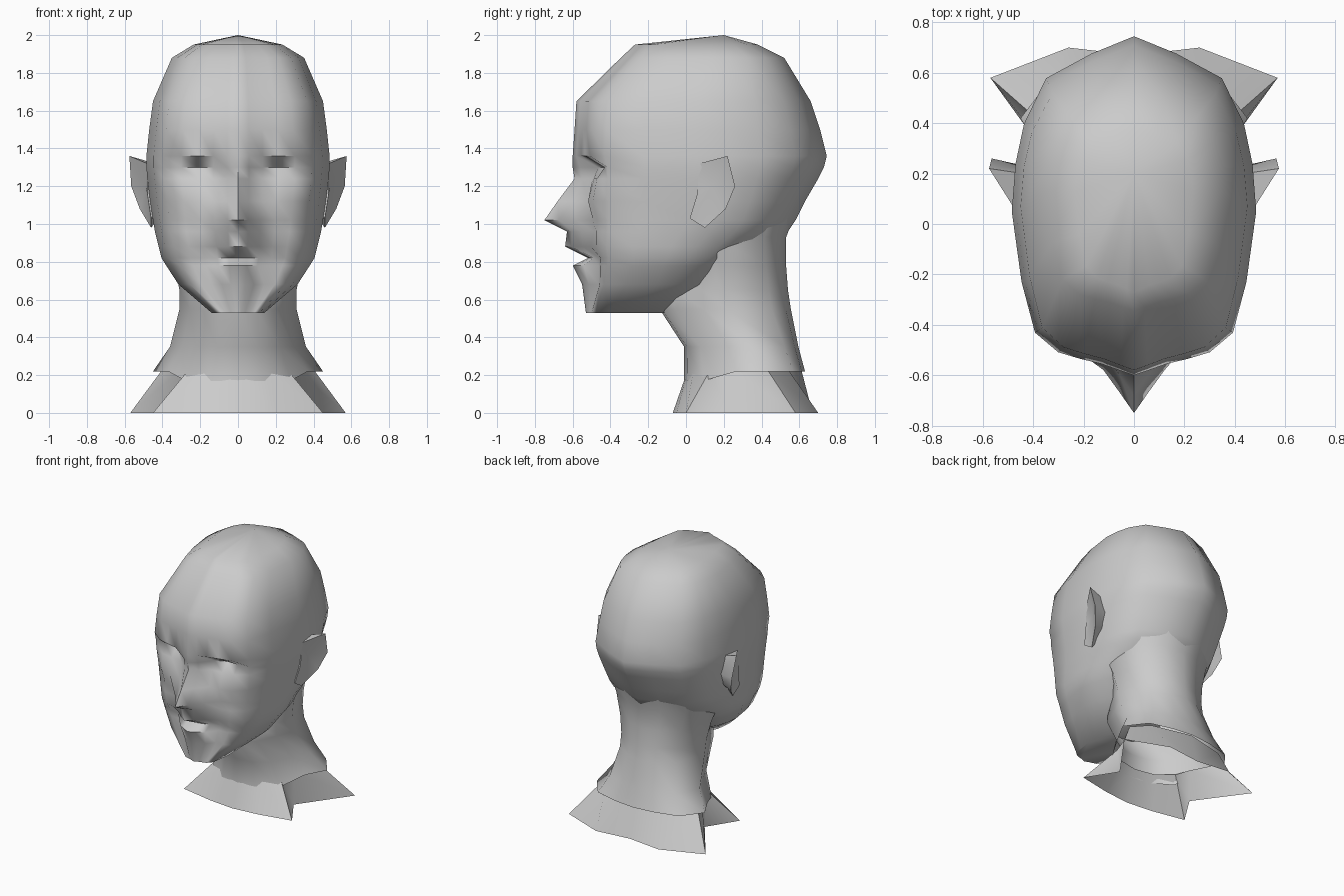
import bpy
import bmesh
import math
from mathutils import Vector

default_cube = bpy.data.objects.get("Cube")
if default_cube:
    bpy.data.objects.remove(default_cube, do_unlink=True)

# One matte clay colour for the whole bust
clay = bpy.data.materials.new("clay_grey")
clay.use_nodes = True
clay_colour = (0.6, 0.6, 0.6, 1)
clay.diffuse_color = clay_colour
shader = clay.node_tree.nodes["Principled BSDF"]
shader.inputs["Base Color"].default_value = clay_colour
shader.inputs["Roughness"].default_value = 0.7


def finish(mesh_builder, name, sharp_angle, closed=True):
    """Turn a bmesh into a smooth shaded object."""
    if closed:
        bmesh.ops.recalc_face_normals(mesh_builder, faces=mesh_builder.faces[:])
    mesh = bpy.data.meshes.new(name)
    mesh_builder.to_mesh(mesh)
    mesh_builder.free()
    mesh.materials.append(clay)
    part = bpy.data.objects.new(name, mesh)
    bpy.context.collection.objects.link(part)
    bpy.ops.object.select_all(action="DESELECT")
    part.select_set(True)
    bpy.context.view_layer.objects.active = part
    bpy.ops.object.shade_smooth_by_angle(angle=math.radians(sharp_angle))
    return part


def make_ring(mesh_builder, outline, section, relief=()):
    """Scale a half outline to one horizontal section and mirror it."""
    height, front, middle, back, half_width = section
    points = []
    for column, (across, along) in enumerate(outline):
        reach = middle - front if along < 0 else back - middle
        depth = middle + along * reach
        if column < len(relief):
            depth += relief[column] / 100
        points.append(Vector((across * half_width, depth, height)))
    mirrored = [Vector((-p.x, p.y, p.z)) for p in reversed(points[1:-1])]
    return [mesh_builder.verts.new(p) for p in points + mirrored]


def bridge(mesh_builder, upper, lower):
    count = len(upper)
    for i in range(count):
        j = (i + 1) % count
        mesh_builder.faces.new((upper[i], upper[j], lower[j], lower[i]))


# Head: sections are height, front, middle, back, half width;
# the second item pushes the face columns in (+) or out (-)
skull_outline = [
    (0, -1), (.12, -.97), (.27, -.93), (.44, -.9), (.62, -.86), (.81, -.74),
    (.92, -.43), (1, 0), (.97, .27), (.9, .5), (.72, .76), (.35, .9), (0, 1),
]
cranium = [
    ((1.95, -.27, .13, .38, .235), ()),
    ((1.88, -.345, .13, .52, .35), ()),
    ((1.65, -.58, .07, .66, .45), ()),
    ((1.5, -.59, .05, .71, .47), ()),
    ((1.36, -.6, .05, .745, .485), ()),
]
face = [
    ((1.3, -.58, .05, .73, .485), (-2, 0, 7, 9, 6)),
    ((1.24, -.58, .05, .7, .48), (-1, 1, 4, 3, 2)),
    ((1.12, -.57, .05, .63, .465), (-11, -5, 1, -1, -1)),
    ((1.02, -.56, .02, .58, .45), (-19, -13, -6, 1, 1)),
    ((.96, -.55, -.02, .54, .44), (-8, -7, -4, 1, 0)),
    ((.88, -.54, -.08, .42, .42), (-10, -8, -4, -1, 0)),
    ((.82, -.52, -.1, .34, .405), (0, 0, 0, 2, 1)),
    ((.78, -.52, -.12, .28, .38), (-8, -7, -5, 2, 1)),
]
jaw = [
    ((.68, -.53, -.15, .18, .315), (-2, -2, -1, 3, 2)),
    ((.53, -.53, -.32, -.08, .14), ()),
]
builder = bmesh.new()
rings = [make_ring(builder, skull_outline, *row) for row in cranium + face + jaw]
for upper, lower in zip(rings, rings[1:]):
    bridge(builder, upper, lower)
crown = builder.verts.new((0, .2, 2))
for i, corner in enumerate(rings[0]):
    builder.faces.new((crown, rings[0][(i + 1) % len(rings[0])], corner))
builder.faces.new(rings[-1])
finish(builder, "head", 60)

# Neck: blends into the nape, flaring to the shoulders
neck_outline = [
    (0, -1), (.3, -.96), (.62, -.76), (.82, -.35),
    (1, 0), (.75, .7), (.35, .92), (0, 1),
]
neck_sections = [
    (1.15, .02, .15, .615, .43), (.93, 0, .15, .53, .385),
    (.78, -.05, .18, .53, .335), (.65, -.13, .2, .54, .31),
    (.55, -.14, .22, .555, .31), (.35, -.01, .35, .595, .36),
    (.22, -.01, .42, .63, .45),
]
builder = bmesh.new()
rings = [make_ring(builder, neck_outline, row) for row in neck_sections]
for upper, lower in zip(rings, rings[1:]):
    bridge(builder, upper, lower)
for corner in rings[-1]:
    if corner.co.y < .2:
        corner.co.z -= .05
finish(builder, "neck", 65)

# Ears: a flared rim around a hollow, tapering into the skull
ear_rim = [
    (.48, .07, 1.32), (.575, .22, 1.36), (.565, .26, 1.2), (.52, .21, 1.08),
    (.46, .1, .98), (.46, .02, 1.03), (.48, .06, 1.16),
]
ear_heart = Vector((0, .13, 1.18))
for label, side in (("left_ear", 1), ("right_ear", -1)):
    builder = bmesh.new()
    rim = [builder.verts.new((side * x, y, z)) for x, y, z in ear_rim]
    root = []
    for corner in rim:
        inner = ear_heart.lerp(corner.co, .75)
        inner.x = side * .42
        root.append(builder.verts.new(inner))
    hollow = builder.verts.new((side * .49, .14, 1.2))
    bridge(builder, rim, root)
    for i, corner in enumerate(rim):
        builder.faces.new((hollow, corner, rim[(i + 1) % len(rim)]))
    builder.faces.new(root)
    finish(builder, label, 50)

# Collar: a skirt under the neck, folded inward at each shoulder
neck_edge = [
    (0, .01), (.15, .04), (.26, .13), (.3, .24),
    (.4, .43), (.3, .54), (0, .61),
]
hem = [
    (0, -.07), (.2, -.05), (.45, 0), (.31, .22),
    (.57, .58), (.26, .7), (0, .67),
]
builder = bmesh.new()
top = [builder.verts.new((x, y, .23)) for x, y in neck_edge]
low = [builder.verts.new((x, y, 0)) for x, y in hem]
for i in range(len(hem) - 1):
    builder.faces.new((top[i], low[i], low[i + 1], top[i + 1]))
collar = finish(builder, "collar", 50, closed=False)
mirror = collar.modifiers.new("both_sides", "MIRROR")
mirror.use_clip = True
